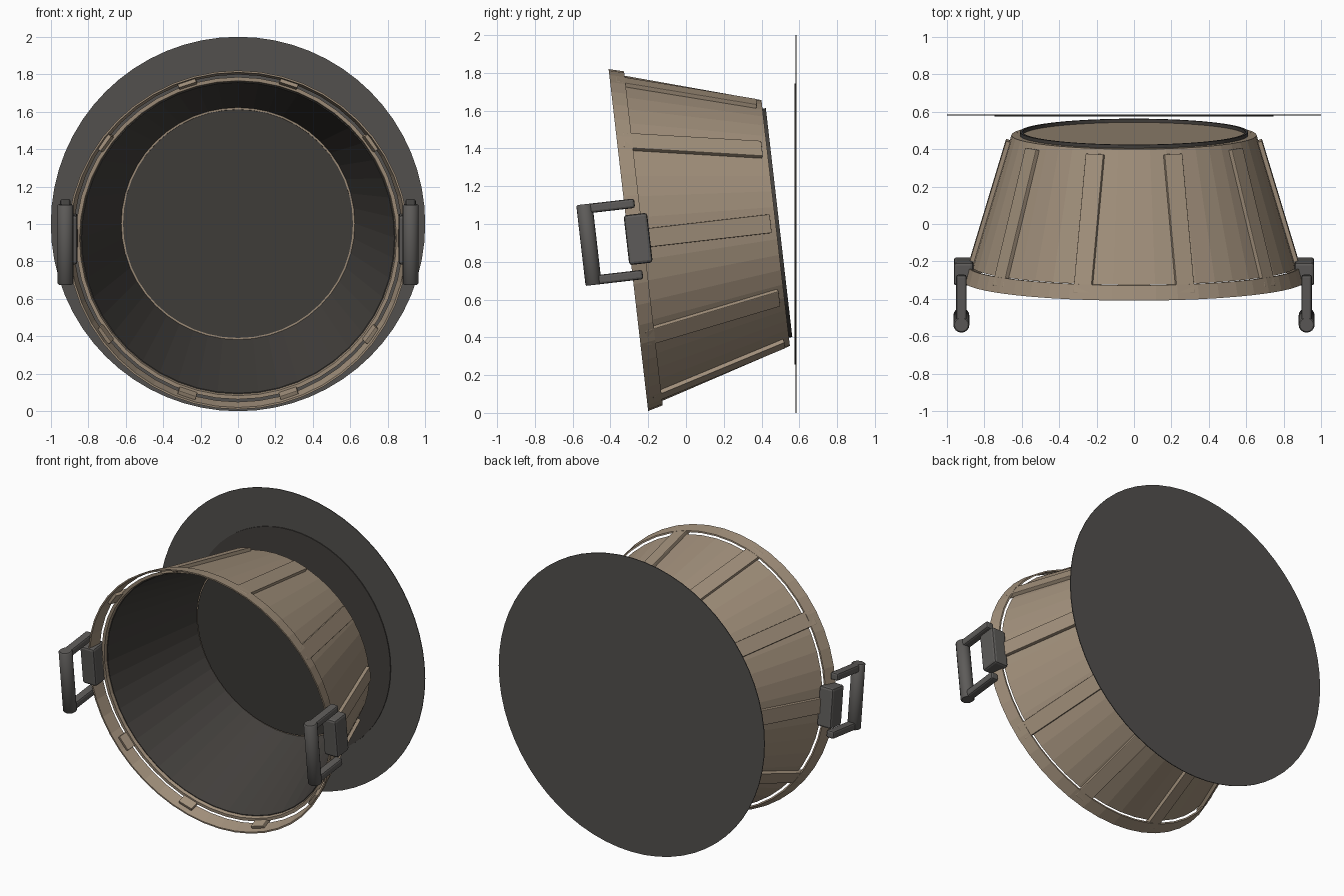
import bpy, bmesh, math
from mathutils import Matrix, Vector

cube = bpy.data.objects.get("Cube")
if cube:
    bpy.data.objects.remove(cube, do_unlink=True)

SEG = 48
TAPER = 0.3          # radius lost per unit of tub depth
DEPTH = 0.785
BASE_R = 0.655

# Tub space: local z runs from the mouth to the base, tipped onto its side
TUB = Matrix.Translation((0, -0.305, 0.915)) @ Matrix.Rotation(math.radians(-83.4), 4, 'X')
# Backing discs stand upright, local z pointing to the back
BACK = Matrix.Translation((0, 0, 1)) @ Matrix.Rotation(math.radians(-90), 4, 'X')


def material(name, rgb):
    mat = bpy.data.materials.new(name)
    mat.use_nodes = True
    color = (*rgb, 1)
    mat.diffuse_color = color
    bsdf = mat.node_tree.nodes["Principled BSDF"]
    bsdf.inputs["Base Color"].default_value = color
    bsdf.inputs["Roughness"].default_value = 0.7
    return mat


WOOD = material("wood", (0.36, 0.28, 0.20))
METAL = material("dark_metal", (0.11, 0.105, 0.10))
DARK = material("dark_lining", (0.055, 0.05, 0.045))
GREY = material("backing_grey", (0.085, 0.08, 0.075))


def finish(name, bm, frame, mat):
    bmesh.ops.recalc_face_normals(bm, faces=bm.faces)
    mesh = bpy.data.meshes.new(name)
    bm.to_mesh(mesh)
    bm.free()
    mesh.materials.append(mat)
    obj = bpy.data.objects.new(name, mesh)
    obj.matrix_world = frame
    bpy.context.collection.objects.link(obj)
    return obj


def lathe(name, profile, mat):
    """Spin a closed (radius, depth) profile around the tub axis."""
    bm = bmesh.new()
    rings = [[bm.verts.new((r * math.cos(a), r * math.sin(a), s))
              for a in (math.tau * i / SEG for i in range(SEG))]
             for r, s in profile]
    for a, b in zip(rings, rings[1:] + rings[:1]):
        for i in range(SEG):
            j = (i + 1) % SEG
            bm.faces.new((a[i], a[j], b[j], b[i]))
    return finish(name, bm, TUB, mat)


def cylinder(name, radius, depth, frame, mat, sides=SEG):
    bm = bmesh.new()
    bmesh.ops.create_cone(bm, cap_ends=True, segments=sides,
                          radius1=radius, radius2=radius, depth=depth)
    return finish(name, bm, frame, mat)


def box(name, size, frame, mat, bevel):
    bm = bmesh.new()
    bmesh.ops.create_cube(bm, size=1)
    bmesh.ops.scale(bm, vec=Vector(size), verts=bm.verts)
    obj = finish(name, bm, frame, mat)
    mod = obj.modifiers.new("rounded_edges", 'BEVEL')
    mod.width = bevel
    mod.segments = 2
    return obj


def wall_radius(s):
    return BASE_R + TAPER * (DEPTH - s)


# Tapered wooden wall and its dark lining
front = 0.08
lathe("tub_wall", [(wall_radius(front), front), (BASE_R, DEPTH),
                   (BASE_R - 0.02, DEPTH), (wall_radius(front) - 0.02, front)], WOOD)
lathe("tub_lining", [(wall_radius(0.1) - 0.02, 0.1), (0.634, DEPTH - 0.02),
                     (0.622, DEPTH - 0.02), (wall_radius(0.1) - 0.025, 0.1)], DARK)

# Base, inner floor and foot ring
cylinder("tub_base", 0.645, 0.025, TUB @ Matrix.Translation((0, 0, DEPTH - 0.013)), WOOD)
cylinder("tub_floor", 0.614, 0.01, TUB @ Matrix.Translation((0, 0, DEPTH - 0.028)), DARK)
lathe("foot_ring", [(0.61, DEPTH - 0.01), (0.61, DEPTH + 0.018),
                    (0.595, DEPTH + 0.018), (0.595, DEPTH - 0.01)], DARK)

# Thin hoop around the mouth, standing off the wall
lathe("mouth_hoop", [(0.911, 0), (0.89, 0.08), (0.88, 0.08), (0.901, 0)], WOOD)

# Ten slats bridging wall and hoop
slat_start, slat_end = 0.03, 0.755
mid = (slat_start + slat_end) / 2
slope = math.atan(TAPER)
for i in range(10):
    frame = (TUB @ Matrix.Rotation(math.tau * i / 10, 4, 'Z')
             @ Matrix.Translation((wall_radius(mid) + 0.005, 0, mid))
             @ Matrix.Rotation(-slope, 4, 'Y'))
    box(f"slat_{i + 1}", (0.03, 0.1, (slat_end - slat_start) / math.cos(slope)),
        frame, WOOD, 0.004)

# Handles: mounting pad, two arms and a grip on each side
for side, sign in (("left", 1), ("right", -1)):
    def at(y, z, x=0.922):
        return TUB @ Matrix.Translation((sign * x, y, z))

    box(f"{side}_handle_pad", (0.105, 0.265, 0.125), at(0, 0.052, 0.91), METAL, 0.015)
    for label, y in (("upper", -0.19), ("lower", 0.19)):
        box(f"{side}_handle_{label}_arm", (0.056, 0.05, 0.27), at(y, -0.08), METAL, 0.012)
    grip = cylinder(f"{side}_handle_grip", 0.043, 0.43,
                    at(0, -0.21) @ Matrix.Rotation(math.radians(90), 4, 'X'), METAL, 16)
    mod = grip.modifiers.new("rounded_ends", 'BEVEL')
    mod.width = 0.006
    mod.limit_method = 'ANGLE'
    mod.angle_limit = math.radians(40)
    for poly in grip.data.polygons:
        poly.use_smooth = len(poly.vertices) == 4

# Flat backing discs behind the tub
cylinder("large_backing_disc", 1.0, 0.005, BACK @ Matrix.Translation((0, 0, 0.5825)), GREY, 64)
cylinder("small_backing_disc", 0.745, 0.006, BACK @ Matrix.Translation((0, 0, 0.577)), DARK, 64)
